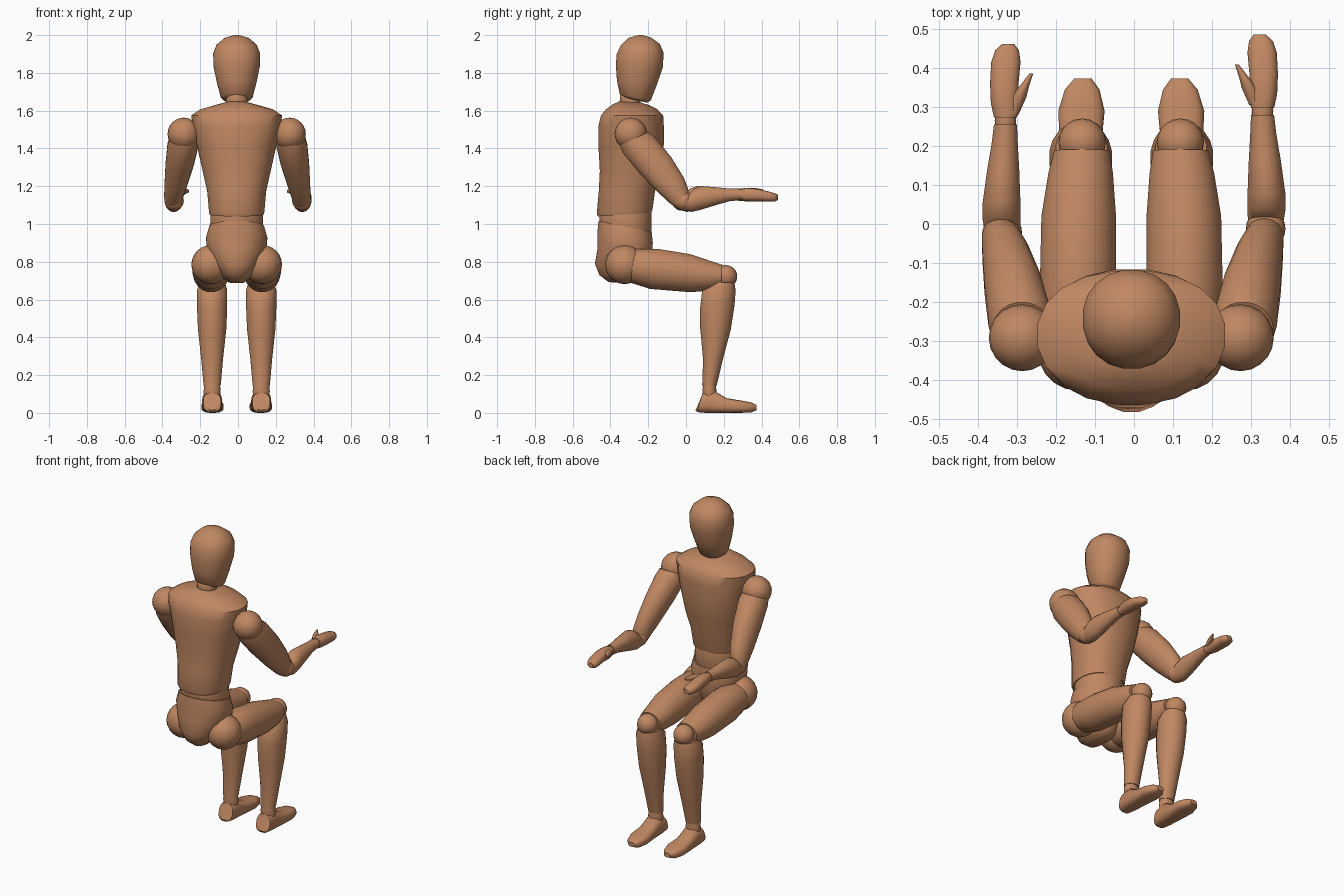
import bpy, bmesh, math

wood = bpy.data.materials.new("warm wood")
wood.diffuse_color = (0.53, 0.245, 0.122, 1)
SEG = 20


def finish(name, bm):
    bmesh.ops.recalc_face_normals(bm, faces=bm.faces)
    me = bpy.data.meshes.new(name)
    bm.to_mesh(me)
    bm.free()
    ob = bpy.data.objects.new(name, me)
    bpy.context.collection.objects.link(ob)
    me.materials.append(wood)
    bpy.ops.object.select_all(action='DESELECT')
    ob.select_set(True)
    bpy.context.view_layer.objects.active = ob
    bpy.ops.object.shade_smooth_by_angle(angle=math.radians(48))
    return ob


# Loft through oval rings. Each ring: two opposite points in the side view
# (y1, z1, y2, z2), then x centre and half width.
def loft(name, rings, side=1, dx=0.0, dy=0.0, power=2.0):
    bm = bmesh.new()
    loops = []
    for y1, z1, y2, z2, cx, w in rings:
        loop = []
        for i in range(SEG):
            a = 2 * math.pi * (i + 0.5) / SEG
            c, s = math.cos(a), math.sin(a)
            c = math.copysign(abs(c) ** (2 / power), c)
            s = math.copysign(abs(s) ** (2 / power), s)
            loop.append(bm.verts.new((side * (cx + w * c) + dx,
                                      (y1 + y2) / 2 + (y2 - y1) / 2 * s + dy,
                                      (z1 + z2) / 2 + (z2 - z1) / 2 * s)))
        loops.append(loop)
    for a, b in zip(loops, loops[1:]):
        for i in range(SEG):
            j = (i + 1) % SEG
            bm.faces.new((a[i], a[j], b[j], b[i]))
    bm.faces.new(loops[0])
    bm.faces.new(loops[-1])
    return finish(name, bm)


def ball(name, x, y, z, r):
    bm = bmesh.new()
    bmesh.ops.create_uvsphere(bm, u_segments=20, v_segments=12, radius=r)
    bmesh.ops.translate(bm, verts=bm.verts, vec=(x, y, z))
    return finish(name, bm)


C = -0.007  # body sits slightly left of the origin

# Head, neck and trunk
loft("head", [
    (-.335, 1.672, -.205, 1.642, C, .07), (-.352, 1.69, -.185, 1.655, C, .085),
    (-.367, 1.76, -.152, 1.74, C, .106), (-.373, 1.84, -.121, 1.83, C, .124),
    (-.368, 1.90, -.117, 1.905, C, .126), (-.347, 1.945, -.137, 1.953, C, .107),
    (-.305, 1.985, -.182, 1.986, C, .064), (-.26, 1.999, -.23, 2.0, C, .015)], power=2.1)
loft("neck", [
    (-.335, 1.60, -.25, 1.60, C, .05), (-.352, 1.645, -.24, 1.645, C, .058),
    (-.35, 1.68, -.235, 1.67, C, .057), (-.33, 1.71, -.245, 1.70, C, .045)])
loft("chest", [
    (-.468, 1.04, -.182, 1.06, C, .144), (-.474, 1.055, -.176, 1.075, C, .148),
    (-.463, 1.18, -.163, 1.17, C, .158), (-.458, 1.28, -.132, 1.28, C, .182),
    (-.466, 1.42, -.116, 1.40, C, .211), (-.465, 1.52, -.115, 1.51, C, .235),
    (-.452, 1.575, -.119, 1.575, C, .243), (-.425, 1.607, -.15, 1.607, C, .195),
    (-.39, 1.633, -.19, 1.628, C, .11), (-.355, 1.648, -.235, 1.642, C, .055)], power=2.2)
loft("waist", [
    (-.45, .97, -.195, .92, C, .135), (-.46, 1.02, -.18, .96, C, .142),
    (-.46, 1.045, -.18, 1.06, C, .14), (-.45, 1.09, -.19, 1.10, C, .13)])
loft("pelvis", [
    (-.465, 1.017, -.18, .957, C, .146), (-.471, .95, -.174, .90, C, .164),
    (-.47, .87, -.178, .83, C, .157), (-.484, .79, -.19, .765, C, .118),
    (-.46, .73, -.215, .715, C, .08), (-.41, .692, -.27, .688, C, .04)], power=2.15)

for s, tag in ((1, "right"), (-1, "left")):
    # Leg
    ball("hip_ball_" + tag, s * .137 + C, -.325, .785, .103)
    loft("thigh_" + tag, [
        (-.335, .715, -.29, .858, .135, .085), (-.30, .69, -.265, .868, .136, .094),
        (-.19, .655, -.14, .868, .137, .099), (.02, .638, .02, .842, .135, .097),
        (.13, .645, .13, .805, .13, .084), (.185, .668, .192, .785, .127, .072)], s, C)
    ball("knee_" + tag, s * .126 + C, .21, .722, .061)
    loft("shin_" + tag, [
        (.085, .145, .163, .145, .13, .046), (.09, .28, .195, .28, .13, .058),
        (.074, .45, .238, .44, .13, .076), (.073, .55, .258, .57, .13, .081),
        (.085, .65, .264, .65, .13, .081), (.13, .695, .257, .688, .128, .066)], s, C)
    loft("ankle_" + tag, [
        (.09, .09, .16, .09, .13, .044), (.086, .115, .162, .115, .13, .046),
        (.09, .15, .158, .15, .13, .042)], s, C)
    loft("foot_" + tag, [
        (.05, .016, .072, .06, .13, .03), (.058, .004, .088, .105, .13, .047),
        (.10, 0, .155, .114, .13, .053), (.20, 0, .215, .078, .13, .054),
        (.29, 0, .29, .066, .128, .06), (.345, .002, .345, .056, .126, .045),
        (.374, .014, .374, .042, .124, .022)], s, C, power=2.8)

    # Arm; the left forearm sits slightly further back
    dy = 0 if s > 0 else -.024
    ball("shoulder_ball_" + tag, s * .28 + C, -.292, 1.477, .086)
    loft("upper_arm_" + tag, [
        (-.35, 1.415, -.20, 1.487, .284, .078), (-.335, 1.375, -.165, 1.462, .288, .083),
        (-.257, 1.28, -.077, 1.354, .305, .076), (-.167, 1.184, -.01, 1.245, .324, .062),
        (-.085, 1.108, .012, 1.185, .337, .051), (-.06, 1.09, .016, 1.155, .339, .047)],
        s, C / 2)
    ball("elbow_" + tag, s * .338, -.012 + dy / 2, 1.122, .051)
    loft("forearm_" + tag, [
        (-.005, 1.072, .015, 1.16, .338, .046), (.03, 1.063, .04, 1.185, .34, .049),
        (.08, 1.075, .08, 1.202, .34, .049), (.16, 1.10, .16, 1.195, .336, .042),
        (.23, 1.12, .23, 1.188, .332, .034), (.28, 1.125, .28, 1.187, .33, .03)], s, 0, dy)
    loft("wrist_" + tag, [
        (.27, 1.13, .27, 1.18, .33, .026), (.29, 1.127, .29, 1.184, .33, .028),
        (.315, 1.13, .315, 1.18, .33, .026)], s, 0, dy)
    loft("hand_" + tag, [
        (.298, 1.123, .298, 1.188, .33, .03), (.335, 1.12, .335, 1.19, .331, .037),
        (.385, 1.12, .385, 1.185, .333, .037), (.44, 1.118, .44, 1.172, .329, .038),
        (.47, 1.118, .47, 1.163, .326, .031), (.486, 1.126, .486, 1.155, .323, .016)],
        s, 0, dy, 2.4)
    loft("thumb_" + tag, [
        (.305, 1.145, .305, 1.182, .312, .016), (.35, 1.15, .35, 1.19, .296, .02),
        (.375, 1.158, .375, 1.19, .283, .013), (.41, 1.165, .41, 1.182, .264, .005)],
        s, 0, dy)
